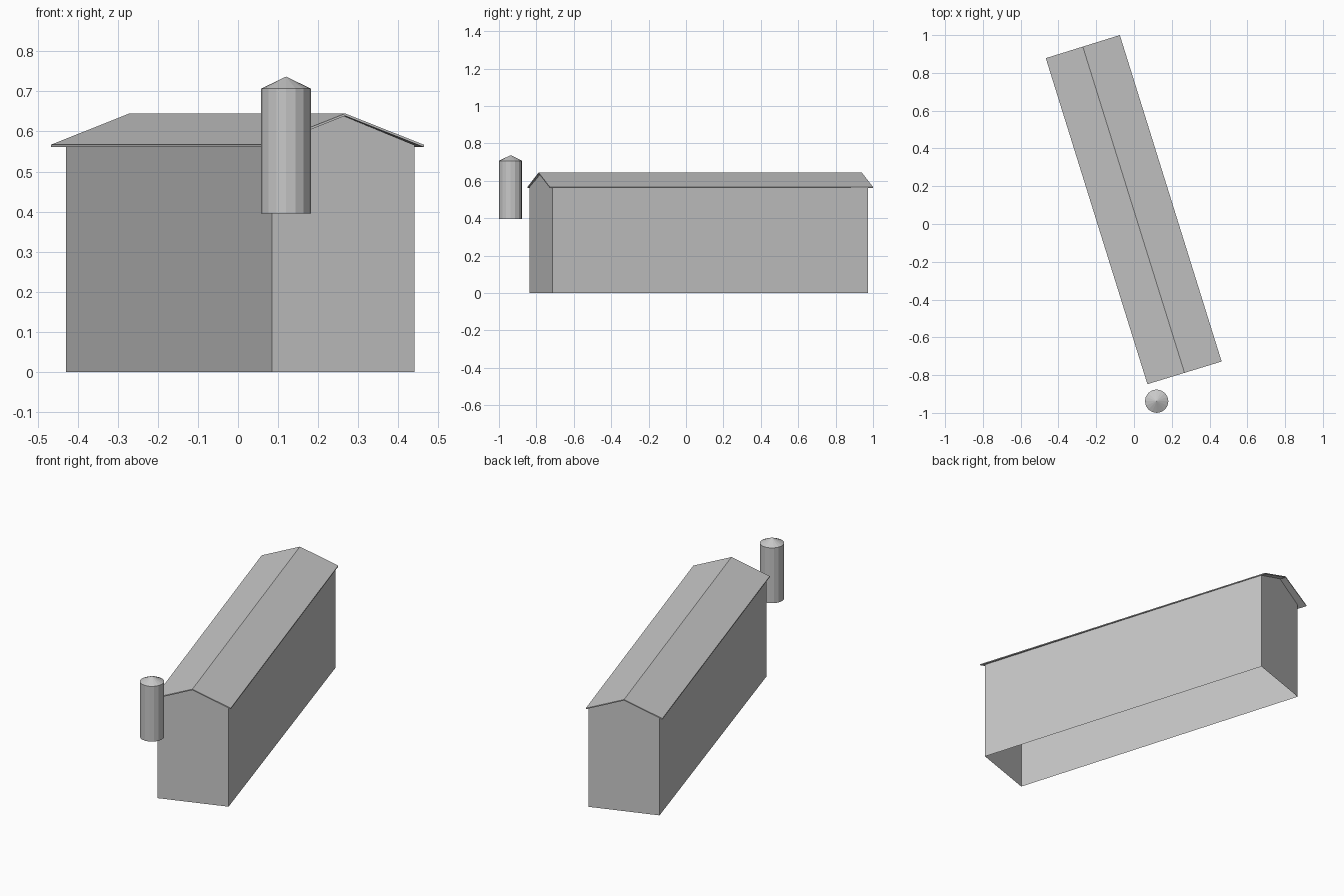
import bpy
import bmesh
from mathutils import Vector

cube = bpy.data.objects.get("Cube")
if cube:
    bpy.data.objects.remove(cube, do_unlink=True)

grey = bpy.data.materials.new("plain grey")
grey.use_nodes = True
colour = (0.58, 0.58, 0.58, 1)
grey.diffuse_color = colour
grey.node_tree.nodes["Principled BSDF"].inputs["Base Color"].default_value = colour


def add_object(name, bm):
    mesh = bpy.data.meshes.new(name)
    bm.to_mesh(mesh)
    bm.free()
    mesh.materials.append(grey)
    obj = bpy.data.objects.new(name, mesh)
    bpy.context.collection.objects.link(obj)
    return obj


def sweep(name, front, back, cap=False, closed=False):
    """Join two matching outlines with quads, optionally filling the ends."""
    bm = bmesh.new()
    a = [bm.verts.new(p) for p in front]
    b = [bm.verts.new(p) for p in back]
    n = len(a)
    for i in range(n if closed else n - 1):
        j = (i + 1) % n
        bm.faces.new((a[i], a[j], b[j], b[i]))
    if cap:
        bm.faces.new(a)
        bm.faces.new(b)
    bmesh.ops.recalc_face_normals(bm, faces=bm.faces)
    return add_object(name, bm)


def wall_end(left, right, eave, ridge):
    """Gable outline: up one side, over the ridge and down the other."""
    l, r = Vector((*left, 0)), Vector((*right, 0))
    up = Vector((0, 0, 1))
    return [l, l + up * eave, (l + r) / 2 + up * ridge, r + up * eave, r]


def roof_end(left, right, eave, ridge, thickness):
    """Closed chevron outline of the thin roof."""
    l, r = Vector((*left, eave)), Vector((*right, eave))
    m = (l + r) / 2
    m.z = ridge
    drop = Vector((0, 0, thickness))
    return [l, m, r, r - drop, m - drop, l - drop]


# Walls: open underneath, with a gable at each end
front = wall_end((0.085, -0.837), (0.441, -0.714), 0.566, 0.639)
back = wall_end((-0.43, 0.85), (-0.074, 0.973), 0.566, 0.639)
walls = sweep("barn_walls", front, back, cap=True)

# Overhanging roof
sweep("barn_roof",
      roof_end((0.071, -0.848), (0.464, -0.728), 0.567, 0.645, 0.006),
      roof_end((-0.467, 0.878), (-0.075, 1.0), 0.567, 0.645, 0.006),
      cap=True, closed=True)


# Round tower beside the front gable, with a shallow conical cap
def tower_part(name, radius_top, bottom, top):
    bm = bmesh.new()
    bmesh.ops.create_cone(bm, segments=16, radius1=0.062, radius2=radius_top,
                          depth=top - bottom, cap_ends=False)
    bmesh.ops.remove_doubles(bm, verts=bm.verts, dist=0.0001)
    bmesh.ops.translate(bm, verts=bm.verts,
                        vec=(0.12, -0.938, (top + bottom) / 2))
    return add_object(name, bm)


tower_part("tower_wall", 0.062, 0.395, 0.707)
tower_part("tower_cap", 0, 0.707, 0.737)
